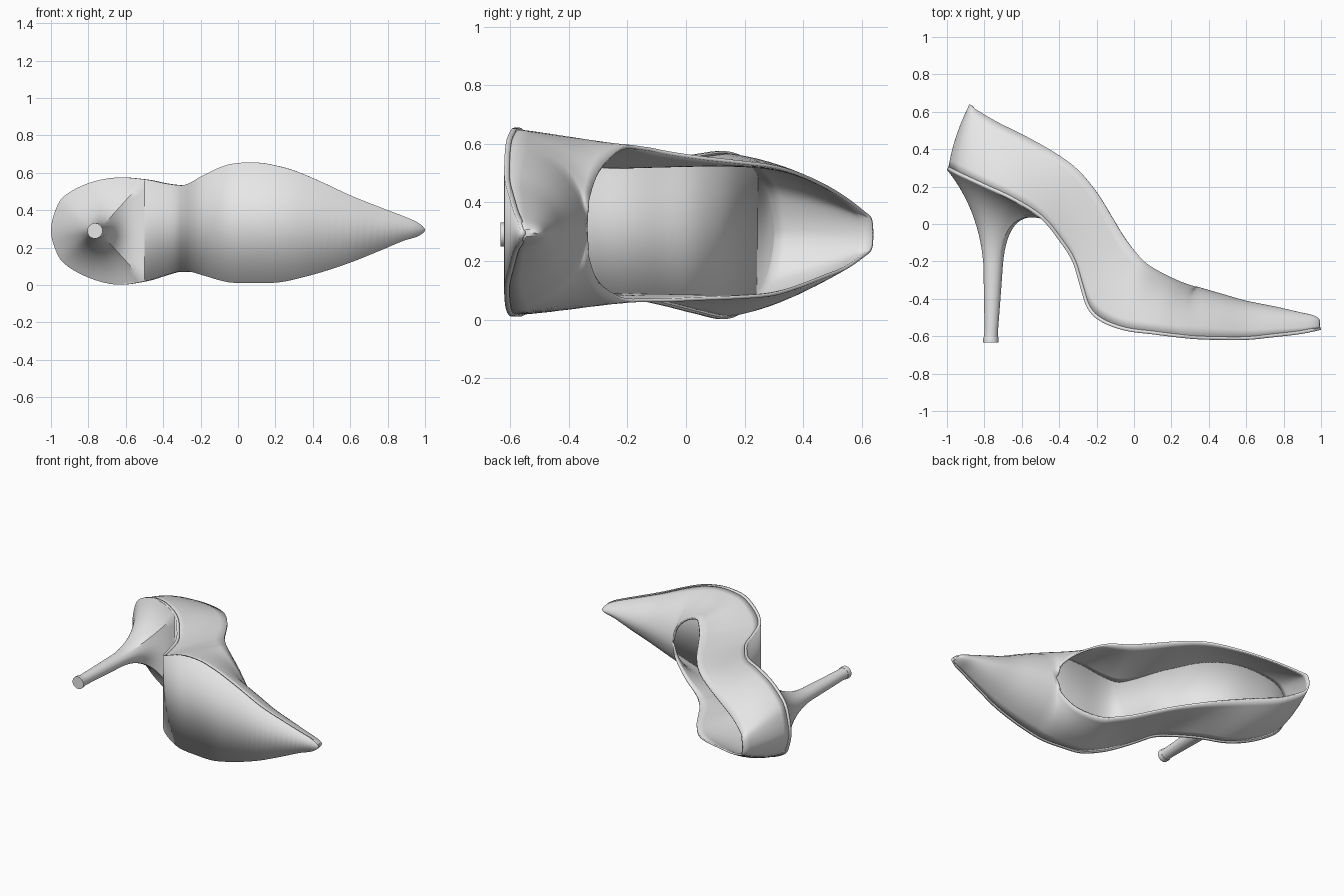
import bpy
import bmesh
import math
from mathutils import Vector

cube = bpy.data.objects.get("Cube")
if cube:
    bpy.data.objects.remove(cube, do_unlink=True)

SUB = 4           # spline steps between stations
ROWS = 8          # steps up the wall
THROAT = 14       # first station where the upper closes over the foot
BREAST = 5        # last station covered by the heel

# Sole stations from heel to toe: x, y, near edge z, far edge z
SOLE = [(-1, .29, .29, .29), (-.98, .28, .2, .39), (-.93, .255, .115, .475),
        (-.8, .195, .04, .545), (-.65, .125, .002, .575), (-.5, .03, .02, .565),
        (-.4, -.09, .05, .545), (-.33, -.2, .07, .535), (-.29, -.33, .07, .535),
        (-.25, -.45, .07, .55), (-.18, -.52, .05, .59), (-.05, -.57, .015, .645),
        (.1, -.59, .01, .655), (.22, -.605, .015, .635), (.32, -.615, .035, .605),
        (.45, -.62, .07, .55), (.6, -.62, .12, .48), (.75, -.605, .18, .42),
        (.88, -.59, .235, .37), (.96, -.575, .26, .335), (1, -.565, .295, .295)]

# Matching rim stations; past the throat both edges meet on the ridge
RIM = [(-.88, .64, .29, .29), (-.87, .635, .24, .345), (-.84, .61, .215, .37),
       (-.73, .545, .17, .42), (-.58, .47, .14, .465), (-.42, .38, .105, .505),
       (-.3, .29, .08, .53), (-.2, .17, .07, .545), (-.12, .04, .065, .56),
       (-.06, -.06, .06, .575), (0, -.14, .06, .59), (.08, -.22, .065, .59),
       (.22, -.295, .12, .51), (.32, -.332, .22, .4)]
RIDGE = [(.345, -.337, .31), (.46, -.37, .31), (.6, -.41, .305), (.75, -.44, .3),
         (.88, -.47, .3), (.965, -.49, .295), (.995, -.515, .295)]
RIM += [(x, y, z, z) for x, y, z in RIDGE]


def closed_loop(stations):
    """Smooth closed loop: near edge heel to toe, then far edge back."""
    pts = [Vector((x, y, lo)) for x, y, lo, hi in stations]
    pts += [Vector((x, y, hi)) for x, y, lo, hi in stations[-2:0:-1]]
    n, out = len(pts), []
    for i in range(n):
        a, b, c, d = (pts[(i + k) % n] for k in (-1, 0, 1, 2))
        for s in range(SUB):
            t = s / SUB
            out.append(b + (c - a) * (t / 2)
                       + (a - b * 2.5 + c * 2 - d / 2) * t ** 2
                       + (b * 3 - a - c * 3 + d) * (t ** 3 / 2))
    return out


def bezier(a, b, c, t):
    return a * (1 - t) ** 2 + b * (2 * t * (1 - t)) + c * t ** 2


def make_material(name, colour):
    mat = bpy.data.materials.new(name)
    mat.use_nodes = True
    mat.diffuse_color = colour
    mat.node_tree.nodes["Principled BSDF"].inputs["Base Color"].default_value = colour
    return mat


GREY = make_material("light grey", (0.8, 0.8, 0.8, 1))


def make_object(name, bm, thickness=0):
    bmesh.ops.remove_doubles(bm, verts=bm.verts[:], dist=0.0003)
    mesh = bpy.data.meshes.new(name)
    bm.to_mesh(mesh)
    bm.free()
    mesh.materials.append(GREY)
    ob = bpy.data.objects.new(name, mesh)
    bpy.context.collection.objects.link(ob)
    bpy.ops.object.select_all(action='DESELECT')
    ob.select_set(True)
    bpy.context.view_layer.objects.active = ob
    bpy.ops.object.shade_smooth_by_angle(angle=math.radians(40))
    if thickness:
        mod = ob.modifiers.new("thickness", 'SOLIDIFY')
        mod.thickness = thickness
        mod.offset = -1
    return ob


def loft(bm, rings, caps=False):
    """Bridge a list of closed rings of equal length."""
    rows = [[bm.verts.new(p) for p in ring] for ring in rings]
    n = len(rows[0])
    for low, high in zip(rows, rows[1:]):
        for j in range(n):
            k = (j + 1) % n
            bm.faces.new((low[j], high[j], high[k], low[k]))
    if caps:
        bm.faces.new(rows[0])
        bm.faces.new(rows[-1])
        bmesh.ops.recalc_face_normals(bm, faces=bm.faces[:])


sole_loop = closed_loop(SOLE)
rim_loop = closed_loop(RIM)
total = len(sole_loop)
toe = total // 2

# Join the two rim edges along the ridge of the toe
for k in range(THROAT * SUB, toe):
    middle = (rim_loop[k] + rim_loop[total - k]) / 2
    rim_loop[k] = middle
    rim_loop[total - k] = middle.copy()

# Upper: curved wall from the sole edge to the rim, closed over the toe
rings = [[] for r in range(ROWS + 1)]
for j, (edge, rim) in enumerate(zip(sole_loop, rim_loop)):
    mid_z = (edge.z + sole_loop[-j].z) / 2
    inset = max(-0.006, min(0.006, mid_z - edge.z))
    foot = Vector((min(edge.x + 0.008, 0.993), edge.y + 0.014, edge.z + inset))
    closing = max(0, min(1, (edge.x + 0.1) / 0.4))
    pull = Vector((0.25, 0.5 + 0.4 * closing, 0.2))
    control = Vector(a + (b - a) * f for a, b, f in zip(foot, rim, pull))
    for r in range(ROWS + 1):
        rings[r].append(bezier(foot, control, rim, r / ROWS))
bm = bmesh.new()
loft(bm, rings)
make_object("upper", bm, 0.012)

# Sole: rungs between the two edges, thickened towards the foot
bm = bmesh.new()
verts = [bm.verts.new(p) for p in sole_loop]
for k in range(toe):
    quad = [verts[k], verts[k + 1], verts[-k - 1], verts[-k % total]]
    bm.faces.new(list(dict.fromkeys(quad)))
make_object("sole", bm, 0.018)


# Heel: sweeps from the sole outline into a slim stem
def stem_point(p, x, y, radius_x, radius_z):
    angle = math.atan2(p.z - 0.29, p.x + 0.73)
    return Vector((x + radius_x * math.cos(angle), y, 0.29 + radius_z * math.sin(angle)))


reach = BREAST * SUB
outline = [sole_loop[k] for k in range(-reach, reach + 1)]
start, end = outline[-1], outline[0]
outline += [start.lerp(end, k / 10) for k in range(1, 10)]

heel_rings = []
for s in range(15):
    heel_rings.append([bezier(p, stem_point(p, -0.752, 0.075, 0.075, 0.06),
                              stem_point(p, -0.753, -0.22, 0.052, 0.044), s / 14)
                       for p in outline])
for x, y, rx, rz in ((-0.758, -0.4, 0.044, 0.04), (-0.763, -0.57, 0.036, 0.036),
                     (-0.765, -0.605, 0.038, 0.037)):
    heel_rings.append([stem_point(p, x, y, rx, rz) for p in outline])
bm = bmesh.new()
loft(bm, heel_rings, caps=True)
make_object("heel", bm)

# Heel tip: small flared cap under the stem
bm = bmesh.new()
loft(bm, [[stem_point(p, -0.765, y, r, r) for p in outline]
          for y, r in ((-0.603, 0.039), (-0.612, 0.041), (-0.633, 0.041))], caps=True)
make_object("heel_tip", bm)
